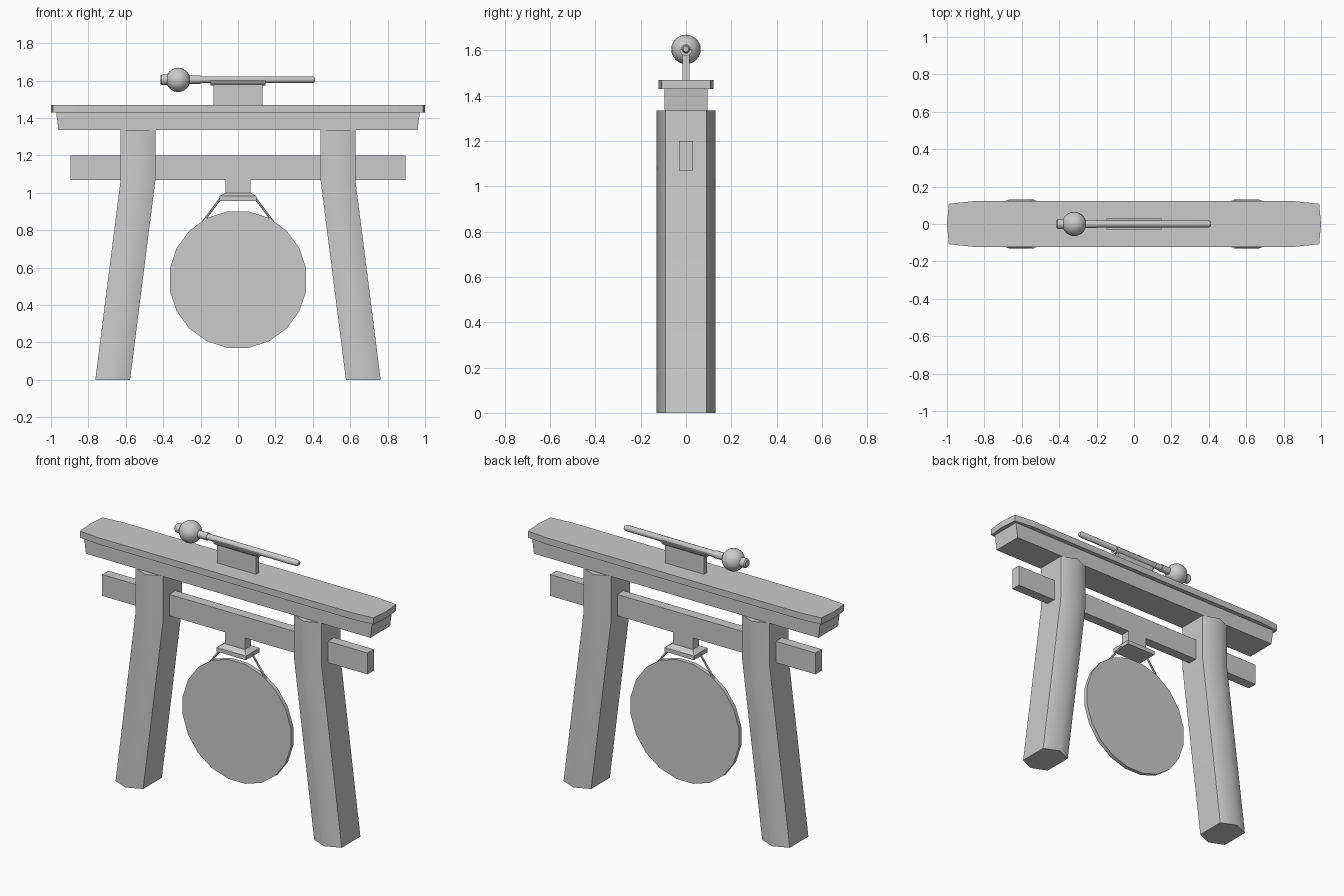
import bpy, math
from mathutils import Vector

if "Cube" in bpy.data.objects:
    bpy.data.objects.remove(bpy.data.objects["Cube"])


def mesh(name, verts, faces, smooth=False):
    me = bpy.data.meshes.new(name)
    me.from_pydata(verts, [], faces)
    me.update()
    ob = bpy.data.objects.new(name, me)
    bpy.context.collection.objects.link(ob)
    bpy.ops.object.select_all(action='DESELECT')
    ob.select_set(True)
    bpy.context.view_layer.objects.active = ob
    # consistent outward normals
    bpy.ops.object.mode_set(mode='EDIT')
    bpy.ops.mesh.select_all(action='SELECT')
    bpy.ops.mesh.normals_make_consistent(inside=False)
    bpy.ops.object.mode_set(mode='OBJECT')
    if smooth:
        bpy.ops.object.shade_smooth_by_angle(angle=math.radians(smooth))
    return ob


def loft(name, rings, smooth=False):
    """Closed solid through a list of equal-length rings."""
    n = len(rings[0])
    faces = [(k * n + i, k * n + (i + 1) % n, (k + 1) * n + (i + 1) % n, (k + 1) * n + i)
             for k in range(len(rings) - 1) for i in range(n)]
    faces += [tuple(range(n)), tuple((len(rings) - 1) * n + i for i in range(n))]
    return mesh(name, [v for r in rings for v in r], faces, smooth)


def rect(hx, hy, z):
    return [(-hx, -hy, z), (hx, -hy, z), (hx, hy, z), (-hx, hy, z)]


def lathe_x(name, profile, z, n=12):
    """Solid of revolution round a line along x; profile is (x, radius)."""
    return loft(name, [[(x, r * math.cos(2 * math.pi * i / n), z + r * math.sin(2 * math.pi * i / n))
                        for i in range(n)] for x, r in profile], 40)


# Bent hexagonal legs
hexagon = [(-.093, -.09), (0, -.13), (.093, -.09), (.093, .09), (0, .13), (-.093, .09)]
for side, s in (("left", -1), ("right", 1)):
    loft(side + "_leg", [[(s * cx + x, y, z) for x, y in hexagon]
                         for cx, z in ((.67, 0), (.535, 1.065), (.535, 1.335))], 50)

# Top beam and its cap
loft("top_beam", [rect(.96, .095, 1.335), rect(.972, .095, 1.43)])
quarter = [(1, 0), (.99, .108), (.86, .122)]
outline = quarter + [(-x, y) for x, y in quarter[::-1]]
outline += [(-x, -y) for x, y in quarter[1:]] + [(x, -y) for x, y in quarter[:0:-1]]
loft("beam_cap", [[(x, y, z) for x, y in outline] for z in (1.43, 1.47)])

# Crossbar, hanging block and plate
loft("crossbar", [rect(.895, .03, 1.07), rect(.895, .03, 1.2)])
loft("hanging_block", [rect(.067, .03, .99), rect(.067, .03, 1.075)])
loft("hanging_plate", [rect(.1, .065, .957), rect(.1, .065, .982), rect(.07, .035, 1.0)])

# Gong disc
N = 20
loft("gong_disc", [[(.369 * math.sin(2 * math.pi * (i + .5) / N), y,
                     .536 + .369 * math.cos(2 * math.pi * (i + .5) / N)) for i in range(N)]
                   for y in (-.012, .012)], 40)

# Ropes holding the gong
for side, s in (("left", -1), ("right", 1)):
    a, b = Vector((s * .09, 0, .975)), Vector((s * .195, 0, .835))
    bpy.ops.mesh.primitive_cylinder_add(vertices=6, radius=.006, depth=(b - a).length, location=(a + b) / 2)
    rope = bpy.context.object
    rope.name = side + "_rope"
    rope.rotation_euler = (b - a).to_track_quat('Z', 'Y').to_euler()

# Mallet rest: upright board with a rounded trough
loft("mallet_rest", [rect(.132, .015, 1.465), rect(.132, .015, 1.58)])
arc = [math.radians(180 + 30 * i) for i in range(7)]
trough = [(.029 * math.cos(a), .029 * math.sin(a)) for a in arc]
trough += [(.018 * math.cos(a), .018 * math.sin(a)) for a in arc[::-1]]
m = len(trough)
verts = [(x, y, 1.604 + z) for x in (-.147, .147) for y, z in trough]
faces = [(i, (i + 1) % m, m + (i + 1) % m, m + i) for i in range(m)]
faces += [(e + i, e + i + 1, e + m - 2 - i, e + m - 1 - i) for e in (0, m) for i in range(6)]
mesh("mallet_trough", verts, faces, 40)

# Mallet: handle, ball and end knob
lathe_x("mallet_handle", [(-.38, .018), (.4, .018), (.412, .012)], 1.605)
lathe_x("mallet_collar", [(-.28, .022), (-.2, .022)], 1.605)
lathe_x("mallet_knob", [(-.415, .02), (-.408, .028), (-.37, .028)], 1.605)
bpy.ops.mesh.primitive_uv_sphere_add(segments=20, ring_count=12, radius=.065, location=(-.32, 0, 1.604))
bpy.context.object.name = "mallet_head"
bpy.ops.object.shade_smooth_by_angle()
